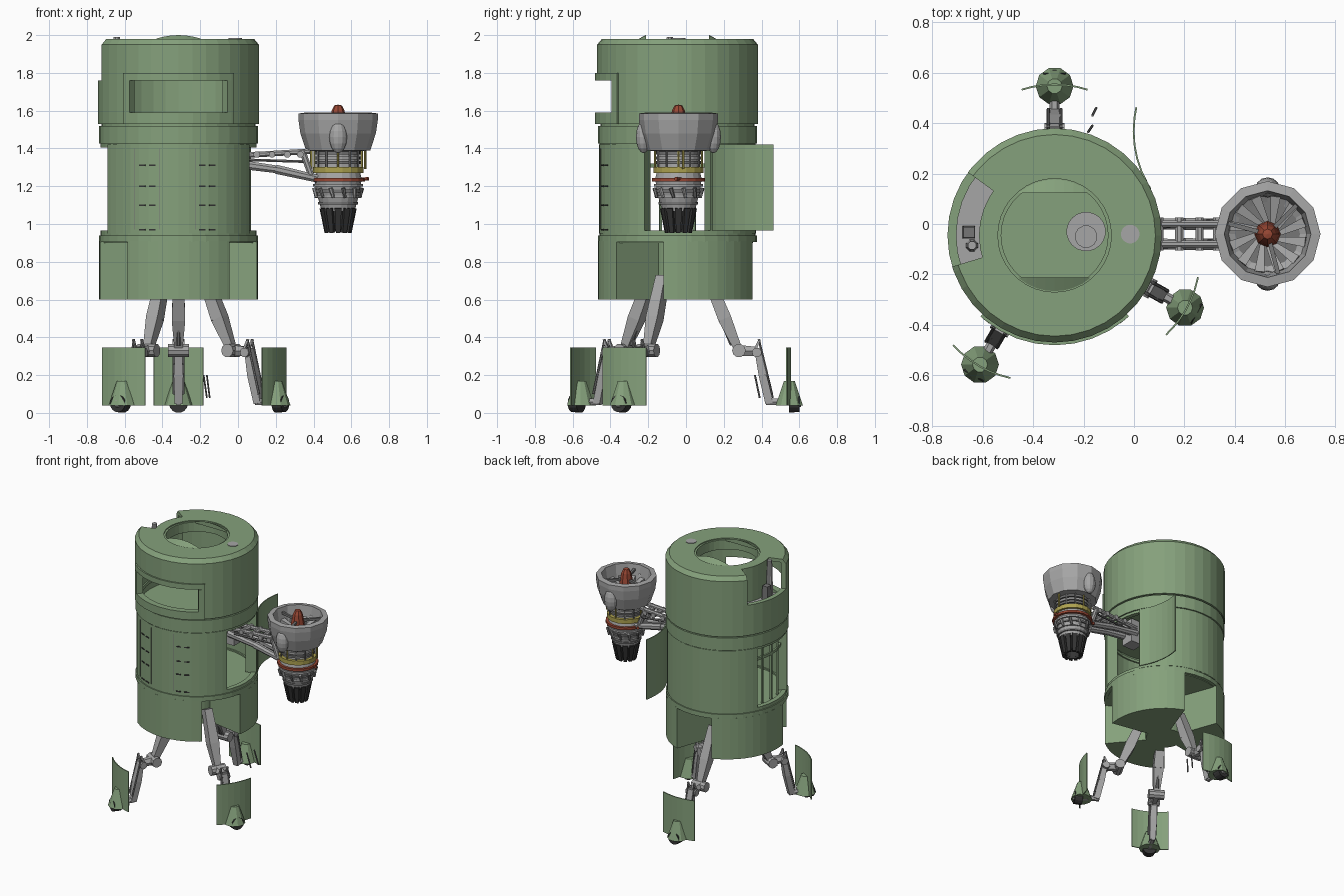
import bpy, bmesh
from math import sin, cos, radians, floor
from mathutils import Vector, Matrix

old = bpy.data.objects.get("Cube")
if old:
    bpy.data.objects.remove(old)


def material(name, r, g, b):
    m = bpy.data.materials.new(name)
    m.use_nodes = True
    m.diffuse_color = (r, g, b, 1)
    m.node_tree.nodes["Principled BSDF"].inputs["Base Color"].default_value = (r, g, b, 1)
    return m


GREEN = material("sage_green", .235, .355, .2)
GREY = material("light_grey", .38, .38, .38)
STEEL = material("steel_grey", .18, .18, .18)
BLACK = material("charcoal", .035, .035, .035)
RED = material("rust_red", .32, .065, .035)
YELLOW = material("mustard", .42, .36, .08)

BODY = (-.315, -.045)
ENGINE = (.53, -.04)


def finish(name, bm, mat):
    bmesh.ops.remove_doubles(bm, verts=bm.verts, dist=1e-5)
    bmesh.ops.recalc_face_normals(bm, faces=bm.faces)
    me = bpy.data.meshes.new(name)
    bm.to_mesh(me)
    bm.free()
    me.materials.append(mat)
    ob = bpy.data.objects.new(name, me)
    bpy.context.collection.objects.link(ob)
    return ob


def sweep(name, profile, mat, a0=0, a1=360, step=10, centre=BODY):
    """Turn a closed (radius, z) profile from angle a0 to a1, capping open ends."""
    angles = [a0] + [k * step for k in range(floor(a0 / step) + 1, 100)
                     if a0 < k * step < a1 - .01] + [a1]
    full = a1 - a0 >= 360
    if full:
        angles.pop()
    bm = bmesh.new()
    rings = [[bm.verts.new((centre[0] + r * cos(radians(a)), centre[1] + r * sin(radians(a)), z))
              for r, z in profile] for a in angles]
    n = len(profile)
    pairs = list(zip(rings, rings[1:])) + ([(rings[-1], rings[0])] if full else [])
    for p, q in pairs:
        for i in range(n):
            j = (i + 1) % n
            bm.faces.new((p[i], q[i], q[j], p[j]))
    if not full:
        bm.faces.new(rings[0])
        bm.faces.new(rings[-1])
    bmesh.ops.dissolve_degenerate(bm, edges=bm.edges, dist=1e-5)
    return finish(name, bm, mat)


def band(name, r0, r1, z0, z1, mat=GREEN, *args, **kw):
    return sweep(name, [(r0, z0), (r1, z0), (r1, z1), (r0, z1)], mat, *args, **kw)


def rod(name, p, q, r0, r1, mat, sides=8):
    """Straight tapered bar between two points."""
    p, q = Vector(p), Vector(q)
    bm = bmesh.new()
    turn = (q - p).to_track_quat('Z', 'Y').to_matrix().to_4x4()
    spin = Matrix.Rotation(radians(180 / sides), 4, 'Z')
    bmesh.ops.create_cone(bm, cap_ends=True, segments=sides, radius1=r0, radius2=r1,
                          depth=(q - p).length,
                          matrix=Matrix.Translation((p + q) / 2) @ turn @ spin)
    return finish(name, bm, mat)


def ball(name, at, scale, mat):
    bm = bmesh.new()
    bmesh.ops.create_uvsphere(bm, u_segments=12, v_segments=8, radius=1,
                              matrix=Matrix.Translation(at) @ Matrix.Diagonal((*scale, 1)))
    return finish(name, bm, mat)


def polar(centre, d, angle, z):
    a = radians(angle)
    return Vector((centre[0] + d * cos(a), centre[1] + d * sin(a), z))


# Cabin: wall pieces around the window and the top notch
band("cabin_sill_wall", .39, .425, 1.53, 1.59)
band("cabin_window_wall", .39, .425, 1.59, 1.76, GREEN, 306.5, 593.5)
sweep("cabin_top", [(.39, 1.76), (.425, 1.76), (.425, 1.95), (.4, 1.98), (.225, 1.98),
                    (.225, 1.955), (.39, 1.955)], GREEN, 197, 504)
band("notch_roof", .225, .3, 1.955, 1.98, GREEN, 144, 197)
band("notch_inner_wall", .29, .3, 1.7, 1.97, GREEN, 144, 197)
band("notch_shelf", .29, .4, 1.7, 1.72, GREY, 144, 197)
rod("notch_post", polar(BODY, .33, 187, 1.72), polar(BODY, .33, 187, 1.99), .025, .018, GREY)
rod("notch_block", polar(BODY, .34, 178, 1.72), polar(BODY, .34, 178, 1.82), .035, .03, STEEL, 4)
band("hatch_rim", .212, .226, 1.9, 1.972)
rod("roof_port", (-.015, -.04, 1.975), (-.015, -.04, 1.984), .037, .037, GREY, 20)

# Window surround
for z0, z1 in ((1.53, 1.59), (1.76, 1.8)):
    band("window_frame", .42, .436, z0, z1, GREEN, 227.5, 312.5)
for a in (227.5, 306.5):
    band("window_frame_side", .39, .436, 1.59, 1.76, GREEN, a, a + 6)

# Raised hatch flaps
for side in (1, -1):
    bm = bmesh.new()
    rows = []
    for k in range(9):
        t = k / 4 - 1
        x = .148 * t
        edge = side * (.225 ** 2 - x * x) ** .5
        rows.append([bm.verts.new((BODY[0] + x, BODY[1] + y, z)) for y, z in
                     ((edge, 1.97), (side * .168, 1.97 + .03 * (1 - t * t)), (side * .168, 1.965))])
    for p, q in zip(rows, rows[1:]):
        for i in range(3):
            bm.faces.new((p[i], q[i], q[(i + 1) % 3], p[(i + 1) % 3]))
    finish("hatch_flap", bm, GREEN)

# Cabin floor and seat
band("cabin_floor", 0, .4, 1.44, 1.46)
rod("seat_base", (-.19, -.03, 1.46), (-.19, -.03, 1.48), .078, .078, GREY, 20)
rod("seat_drum", (-.19, -.05, 1.48), (-.19, -.05, 1.57), .045, .045, GREY, 12)

# Collar, middle section with two side openings, skirt
band("collar_gap", .38, .408, 1.51, 1.535)
band("collar", .39, .422, 1.425, 1.52)
band("collar_lip", .38, .412, 1.405, 1.425)
for a in (25, 205):
    band("middle_wall", .39, .416, .95, 1.42, GREEN, a, a + 130, step=7.5)
for a in (27, 153, 207, 333):
    band("opening_post", .34, .39, .96, 1.42, GREEN, a - 2, a + 2)
for a in (166, 180, 194):
    band("inner_rib", .36, .375, .96, 1.42, GREEN, a - 1, a + 1)
band("inner_rail", .36, .375, 1.3, 1.32, GREEN, 155, 205)
band("middle_floor", 0, .41, .94, .955)
band("skirt_lip", .38, .414, .93, .965)
band("skirt_top", .39, .422, .905, .94)
band("bay_ceiling", 0, .4, .9, .912)
for a in (110, 230, 350):
    band("skirt_wall", .395, .422, .6, .91, GREEN, a, a + 80, step=7.5)
    band("skirt_bottom", .13, .4, .6, .615, GREEN, a, a + 80)
    for edge in (a, a + 79):
        band("bay_side", .13, .4, .6, .905, GREEN, edge, edge + 1)
band("bay_core", .0, .13, .6, .905)

# Front rungs and the seams beside them
for z in (.97, 1.1, 1.2, 1.31):
    for a in (240, 248, 285, 293):
        band("rung", .41, .42, z - .004, z + .004, BLACK, a, a + 5)
for a in (236, 256, 282):
    band("panel_seam", .412, .418, .97, 1.4, STEEL, a, a + .4)

# Open curved side door
band("side_door", .42, .427, .965, 1.42, GREEN, 167, 212.8, step=7.5, centre=(.422, .368))

# Engine arm
for y in (-.08, 0):
    rod("upper_arm", (-.02, y, 1.36), (.38, y, 1.385), .016, .016, GREY)
    for p, q in (((-.02, y, 1.32), (.2, y, 1.29)), ((.2, y, 1.29), (.42, y, 1.24))):
        rod("lower_arm", p, q, .026, .022, GREY)
    rod("arm_brace", (.34, y, 1.39), (.39, y, 1.25), .018, .018, GREY)
    rod("arm_hose", (.04, y - .02, 1.34), (.36, y + .02, 1.33), .008, .008, STEEL, 6)
for x in (.1, .18, .26, .33):
    rod("arm_joint", (x, -.105, 1.368), (x, .025, 1.368), .018, .018, GREY)
rod("arm_mount", (-.02, -.04, 1.24), (-.02, -.04, 1.42), .07, .07, GREY, 4)

# Engine intake, fan and spinner
sweep("intake", [(.12, 1.385), (.17, 1.39), (.2, 1.48), (.21, 1.55), (.21, 1.585), (.172, 1.59),
                 (.155, 1.47), (.12, 1.45)], GREY, step=30, centre=ENGINE)
band("fan_disc", 0, .16, 1.44, 1.455, STEEL, centre=ENGINE, step=30)
for k in range(12):
    a = k * 30
    rod("fan_blade", polar(ENGINE, .04, a, 1.47), polar(ENGINE, .155, a + 18, 1.49),
        .012, .028, GREY, 4)
for a in (165, 45, -75):
    rod("fan_strut", polar(ENGINE, .03, a, 1.55), polar(ENGINE, .175, a, 1.55), .012, .012, STEEL, 4)
sweep("spinner", [(0, 1.46), (.052, 1.48), (.046, 1.54), (.034, 1.6), (.02, 1.628), (0, 1.632)],
      RED, step=45, centre=ENGINE)
for side in (1, -1):
    ball("side_pod", (.53, ENGINE[1] + side * .185, 1.46), (.047, .04, .085), GREY)

# Engine core, pipes and nozzle
sweep("engine_core", [(0, 1.4), (.105, 1.4), (.11, 1.3), (.125, 1.24), (.115, 1.17), (.088, 1.07),
                      (0, 1.07)], GREY, step=20, centre=ENGINE)
for r, z, h, mat in ((.122, 1.375, .008, STEEL), (.122, 1.35, .008, GREY), (.122, 1.325, .008, STEEL),
                     (.134, 1.285, .016, YELLOW), (.142, 1.235, .009, RED), (.132, 1.205, .007, GREY),
                     (.125, 1.175, .007, STEEL), (.116, 1.145, .007, GREY), (.106, 1.11, .007, STEEL)):
    band("core_ring", r - .04, r, z - h, z + h, mat, step=20, centre=ENGINE)
for k in range(12):
    a = k * 30
    rod("core_pipe", polar(ENGINE, .125, a, 1.28), polar(ENGINE, .125, a, 1.4), .006, .006,
        (YELLOW, GREY, STEEL)[k % 3], 6)
    rod("core_valve", polar(ENGINE, .13, a + 12, 1.19), polar(ENGINE, .12, a + 18, 1.14),
        .011, .008, (GREY, STEEL)[k % 2], 6)
    rod("nozzle_petal", polar(ENGINE, .08, a, 1.085), polar(ENGINE, .06, a, .955),
        .026, .017, BLACK, 4)
for a in (10, 170):
    rod("outer_pipe", polar(ENGINE, .145, a, 1.29), polar(ENGINE, .145, a, 1.4), .007, .007, YELLOW, 6)
    rod("red_handle", polar(ENGINE, .11, a, 1.235), polar(ENGINE, .16, a - 15, 1.24), .01, .01, RED, 6)
sweep("nozzle", [(.05, 1.08), (.088, 1.085), (.062, .97), (.05, .97)], BLACK, step=30, centre=ENGINE)


# Three legs, each with a curved shield and a wheel
def leg(angle):
    def at(d, z, shift=0):
        side = polar((0, 0), shift, angle + 90, 0)
        return polar(BODY, d, angle, z) + side

    rod("thigh", at(.16, .72), at(.25, .5), .04, .05, GREY, 4)
    rod("thigh_lower", at(.25, .5), at(.32, .34), .05, .03, GREY, 4)
    rod("thigh_piston", at(.19, .6), at(.29, .36), .014, .014, STEEL)
    rod("knee", at(.325, .33, -.055), at(.325, .33, .055), .036, .036, GREY, 10)
    rod("knee_link", at(.325, .33), at(.42, .325), .034, .028, GREY, 6)
    rod("ankle_joint", at(.42, .32, -.04), at(.42, .32, .04), .026, .026, GREY, 10)
    rod("shin", at(.425, .34), at(.455, .2), .026, .036, GREY, 4)
    rod("shin_lower", at(.455, .2), at(.485, .05), .036, .028, GREY, 4)
    rod("foot_arm", at(.47, .06), at(.61, .055), .02, .02, GREY, 6)
    for s in (-.025, .025):
        rod("shin_cable", at(.43, .39, s), at(.5, .1, s), .007, .007, STEEL, 6)
        rod("cable_bracket", at(.4, .31, s), at(.435, .39, s), .01, .008, GREY, 4)
    hub = at(.175, 0)
    band("foot_shield", .42, .427, .04, .345, GREEN, angle - 18, angle + 18, step=6, centre=hub[:2])
    rod("wheel_fairing", at(.592, .04), at(.592, .17), .075, .03, GREEN, 10)
    rod("wheel", at(.59, .05), at(.645, .05), .05, .046, BLACK, 14)
    rod("wheel_hub", at(.64, .05), at(.655, .05), .024, .018, GREY, 10)


for angle in (90, -29, 240):
    leg(angle)

# Loose handle bars behind the rear leg
rod("handle_bar", (-.182, .365, .2), (-.165, .39, .08), .005, .005, STEEL, 6)
rod("handle_bar", (-.165, .43, .2), (-.15, .46, .08), .005, .005, STEEL, 6)
